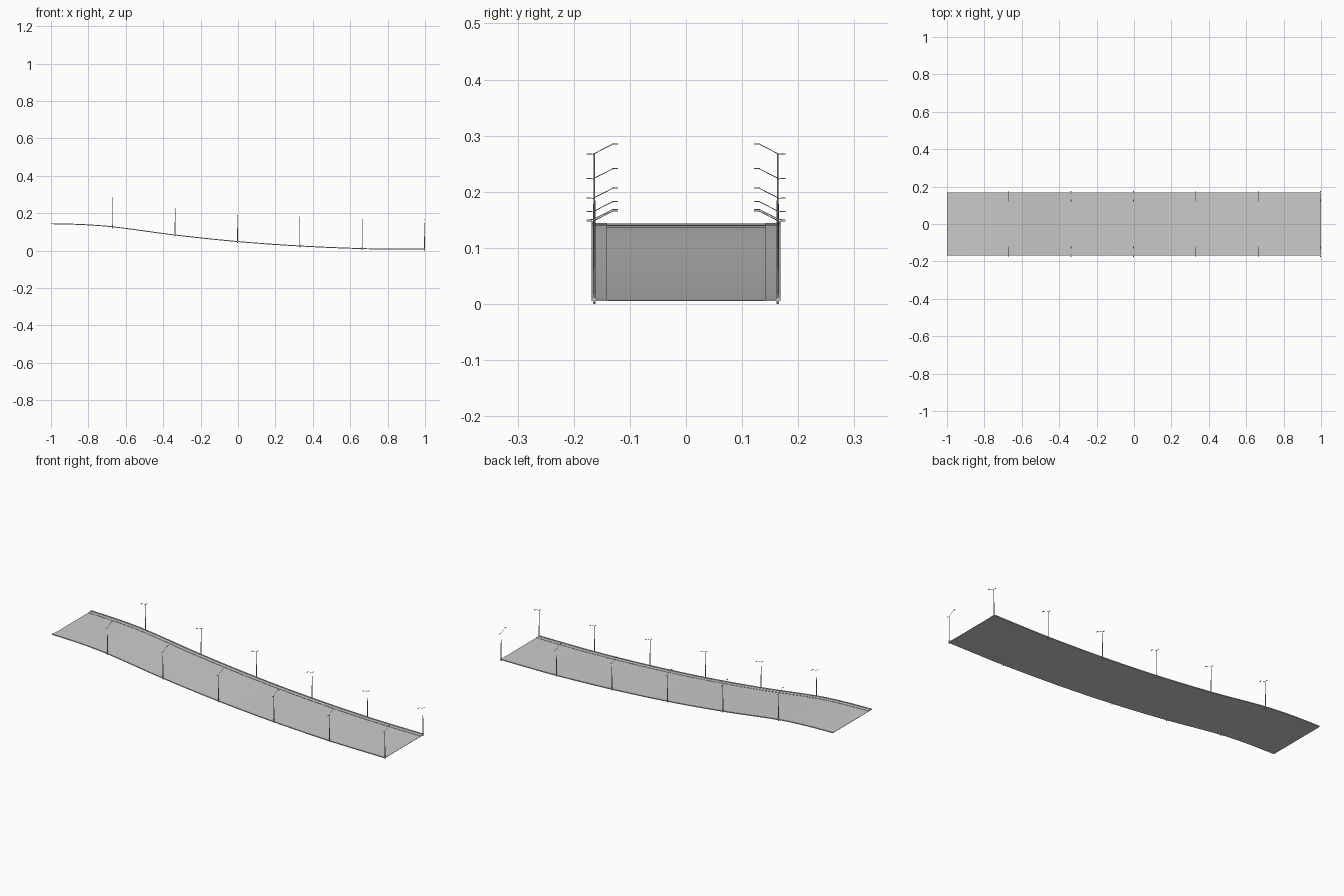
import bpy, bmesh, math
from mathutils import Vector, Matrix

if "Cube" in bpy.data.objects:
    bpy.data.objects.remove(bpy.data.objects["Cube"])

# Height of the pavement along the slope
HEIGHTS = [(-1, .1445), (-.83, .140), (-.67, .128), (-.34, .0845), (0, .049),
           (.33, .0255), (.66, .0115), (.85, .009), (1, .0085)]


def height(x):
    n = len(HEIGHTS)

    def slope(i):
        a, b = HEIGHTS[max(i - 1, 0)], HEIGHTS[min(i + 1, n - 1)]
        return (b[1] - a[1]) / (b[0] - a[0])
    i = max(j for j in range(n - 1) if HEIGHTS[j][0] <= x or j == 0)
    (x0, z0), (x1, z1) = HEIGHTS[i], HEIGHTS[i + 1]
    d = x1 - x0
    t = (x - x0) / d
    return ((2*t**3 - 3*t*t + 1) * z0 + (t**3 - 2*t*t + t) * d * slope(i)
            + (3*t*t - 2*t**3) * z1 + (t**3 - t*t) * d * slope(i + 1))


def add_object(name, bm):
    bmesh.ops.recalc_face_normals(bm, faces=bm.faces)
    mesh = bpy.data.meshes.new(name)
    bm.to_mesh(mesh)
    bm.free()
    ob = bpy.data.objects.new(name, mesh)
    bpy.context.collection.objects.link(ob)
    return ob


def smooth(ob):
    bpy.ops.object.select_all(action='DESELECT')
    ob.select_set(True)
    bpy.context.view_layer.objects.active = ob
    bpy.ops.object.shade_smooth_by_angle(angle=math.radians(35))


def sweep(name, y0, y1, bottom, top, steps=40):
    """Rectangular strip following the slope."""
    bm = bmesh.new()
    rings = []
    for i in range(steps + 1):
        x = -1 + 2 * i / steps
        z = height(x)
        rings.append([bm.verts.new((x, y, z + dz)) for y, dz in
                      ((y0, bottom), (y1, bottom), (y1, top), (y0, top))])
    for a, b in zip(rings, rings[1:]):
        for k in range(4):
            bm.faces.new((a[k], a[(k+1) % 4], b[(k+1) % 4], b[k]))
    bm.faces.new(rings[0])
    bm.faces.new(rings[-1])
    ob = add_object(name, bm)
    smooth(ob)
    return ob


def rod(bm, a, b, r0, r1, sides=8):
    a, b = Vector(a), Vector(b)
    d = b - a
    m = Matrix.Translation((a + b) / 2) @ d.to_track_quat('Z', 'Y').to_matrix().to_4x4()
    bmesh.ops.create_cone(bm, cap_ends=True, segments=sides, radius1=r0,
                          radius2=r1, depth=d.length, matrix=m)


def box(bm, centre, size):
    m = Matrix.Translation(centre) @ Matrix.Diagonal((*size, 1))
    bmesh.ops.create_cube(bm, size=1, matrix=m)


# Road deck, raised pavements and outer edge kerbs
sweep("road_deck", -.141, .141, -.003, -.0015)
for side, s in (("front", -1), ("back", 1)):
    sweep("pavement_" + side, s * .141, s * .161, -.003, 0)
    sweep("outer_kerb_" + side, s * .161, s * .168, -.003, .002)

# Street lamp: post at the origin, road arm towards +y, footway arm towards -y
bm = bmesh.new()
rod(bm, (0, 0, -.0085), (0, 0, .008), .0026, .0026)
rod(bm, (0, 0, .008), (0, 0, .07), .0020, .0017)
rod(bm, (0, 0, .07), (0, 0, .141), .0014, .0010)
rod(bm, (0, -.002, .139), (0, .032, .1565), .0008, .0007, 6)
box(bm, (0, .037, .157), (.004, .011, .0018))
rod(bm, (0, 0, .1385), (0, -.007, .1395), .0007, .0007, 6)
box(bm, (0, -.0105, .1395), (.0035, .007, .0016))
lamp = add_object("street_lamp_front_1", bm)
smooth(lamp)

# Six lamps on each side
for i in range(6):
    x = -.67 + .3335 * i
    for side, s in (("front", -1), ("back", 1)):
        ob = lamp
        if i or s > 0:
            ob = bpy.data.objects.new(f"street_lamp_{side}_{i + 1}", lamp.data)
            bpy.context.collection.objects.link(ob)
        ob.location = (x, s * .1635, height(x))
        ob.rotation_euler.z = math.pi if s > 0 else 0
